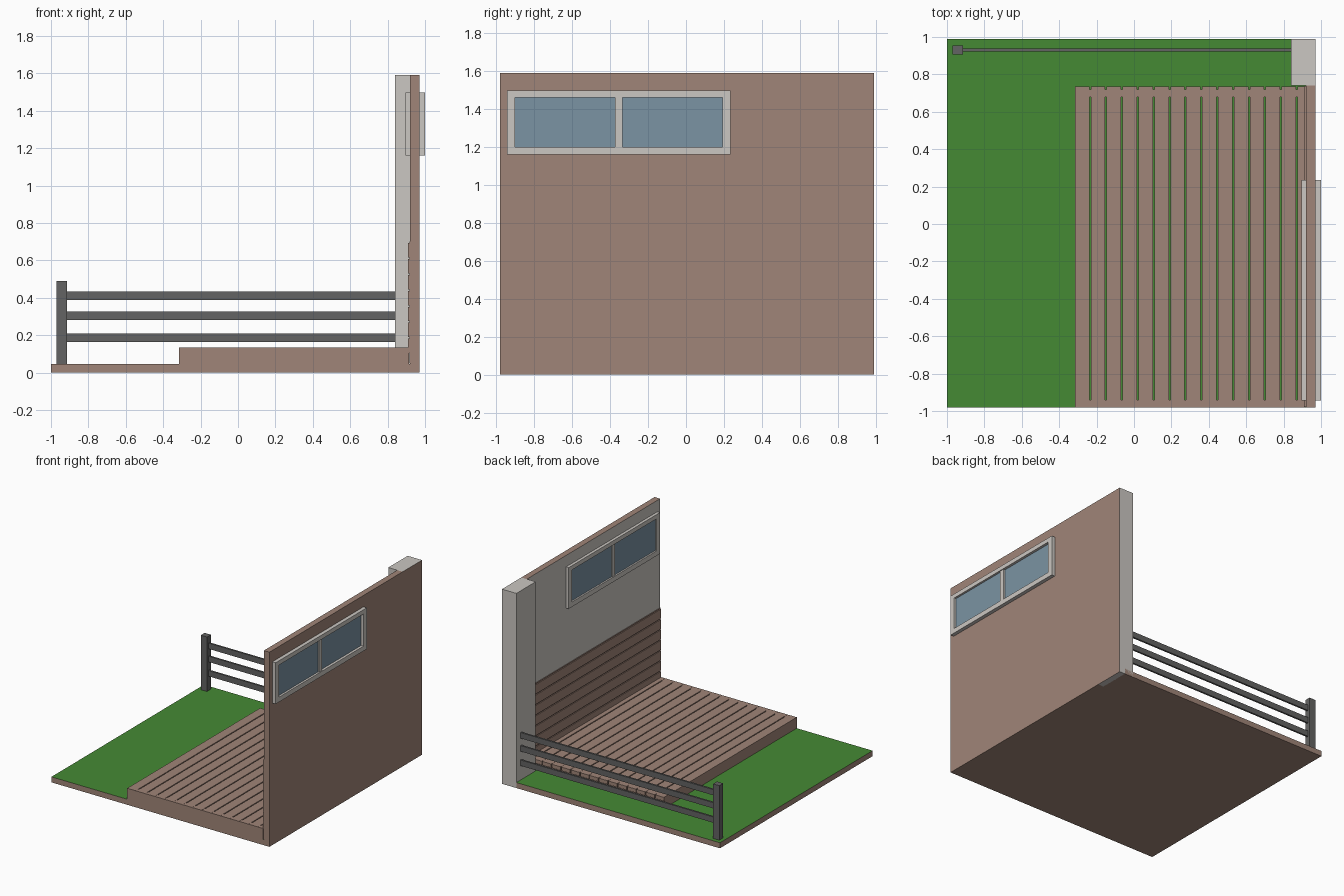
import bpy, bmesh
from mathutils import Vector

if "Cube" in bpy.data.objects:
    bpy.data.objects.remove(bpy.data.objects["Cube"])


def material(name, rgb):
    m = bpy.data.materials.new(name)
    m.diffuse_color = (*rgb, 1)
    m.use_nodes = True
    m.node_tree.nodes["Principled BSDF"].inputs["Base Color"].default_value = m.diffuse_color
    return m


BROWN = material("brown_wood", (0.352, 0.235, 0.188))
GREEN = material("grass_green", (0.060, 0.254, 0.034))
PLASTER = material("pale_plaster", (0.597, 0.571, 0.539))
GREY = material("dark_grey", (0.127, 0.127, 0.125))
GLASS = material("blue_glass", (0.198, 0.292, 0.366))


def add_boxes(name, boxes, mat, second=None, direction=None):
    """One object from boxes (x0,x1,y0,y1,z0,z1); faces along direction get the second colour."""
    bm = bmesh.new()
    for x0, x1, y0, y1, z0, z1 in boxes:
        verts = bmesh.ops.create_cube(bm, size=1)["verts"]
        for v in verts:
            v.co = Vector((x1 if v.co.x > 0 else x0,
                           y1 if v.co.y > 0 else y0,
                           z1 if v.co.z > 0 else z0))
    bm.normal_update()
    if second:
        for f in bm.faces:
            if f.normal.dot(Vector(direction)) > 0.9:
                f.material_index = 1
    mesh = bpy.data.meshes.new(name)
    bm.to_mesh(mesh)
    bm.free()
    mesh.materials.append(mat)
    if second:
        mesh.materials.append(second)
    obj = bpy.data.objects.new(name, mesh)
    bpy.context.collection.objects.link(obj)
    return obj


# Ground slab: soil sides with a grass top
add_boxes("ground_slab", [(-1, 0.92, -0.98, 0.99, 0, 0.045)], BROWN, GREEN, (0, 0, 1))

# House wall: timber outside, plaster inside
add_boxes("house_wall", [(0.92, 0.97, -0.98, 0.74, 0, 1.59)], BROWN, PLASTER, (-1, 0, 0))

# Corner pillar: plaster except for its outer side
add_boxes("corner_pillar", [(0.84, 0.97, 0.74, 0.99, 0.0, 1.59)], PLASTER, BROWN, (1, 0, 0))

# Low cladding inside: backing sheet and horizontal boards
add_boxes("cladding_backing", [(0.916, 0.921, -0.979, 0.738, 0.05, 0.70)], BROWN)
pitch = 0.085
add_boxes("wall_cladding",
          [(0.91, 0.917, -0.979, 0.738, 0.105 + i * pitch, 0.097 + (i + 1) * pitch)
           for i in range(7)], BROWN)

# Deck boards running front to back with narrow gaps
cuts = [-0.315] + [-0.235 + i * pitch for i in range(14)] + [0.914]
boards = []
for i in range(len(cuts) - 1):
    left = cuts[i] + (0 if i == 0 else 0.004)
    right = cuts[i + 1] - (0 if i == len(cuts) - 2 else 0.004)
    boards.append((left, right, -0.98, 0.735, 0.105, 0.135))
add_boxes("deck_boards", boards, BROWN)

# Deck skirt around the edge
add_boxes("deck_skirt", [
    (-0.315, 0.914, -0.98, -0.94, 0.045, 0.134),
    (-0.312, 0.914, 0.68, 0.72, 0.045, 0.134),
    (-0.315, -0.275, -0.94, 0.68, 0.045, 0.106),
], BROWN)

# Fence post and three rails
add_boxes("fence_post", [(-0.97, -0.914, 0.905, 0.955, 0.04, 0.49)], GREY)
add_boxes("fence_rails", [(-0.93, 0.85, 0.923, 0.938, z, z + 0.047)
                          for z in (0.163, 0.28, 0.387)], GREY)

# Window frame passing through the wall, with a middle mullion
fx = (0.896, 1.0)
add_boxes("window_frame", [
    (*fx, -0.943, 0.235, 1.16, 1.20),
    (*fx, -0.943, 0.235, 1.462, 1.497),
    (*fx, -0.943, -0.902, 1.20, 1.462),
    (*fx, 0.192, 0.235, 1.20, 1.462),
    (0.902, 0.994, -0.373, -0.335, 1.20, 1.462),
], PLASTER)

# Two glass panes set back in the frame
add_boxes("window_glass", [
    (0.909, 0.983, -0.903, -0.372, 1.199, 1.463),
    (0.909, 0.979, -0.336, 0.193, 1.199, 1.463),
], GLASS)
